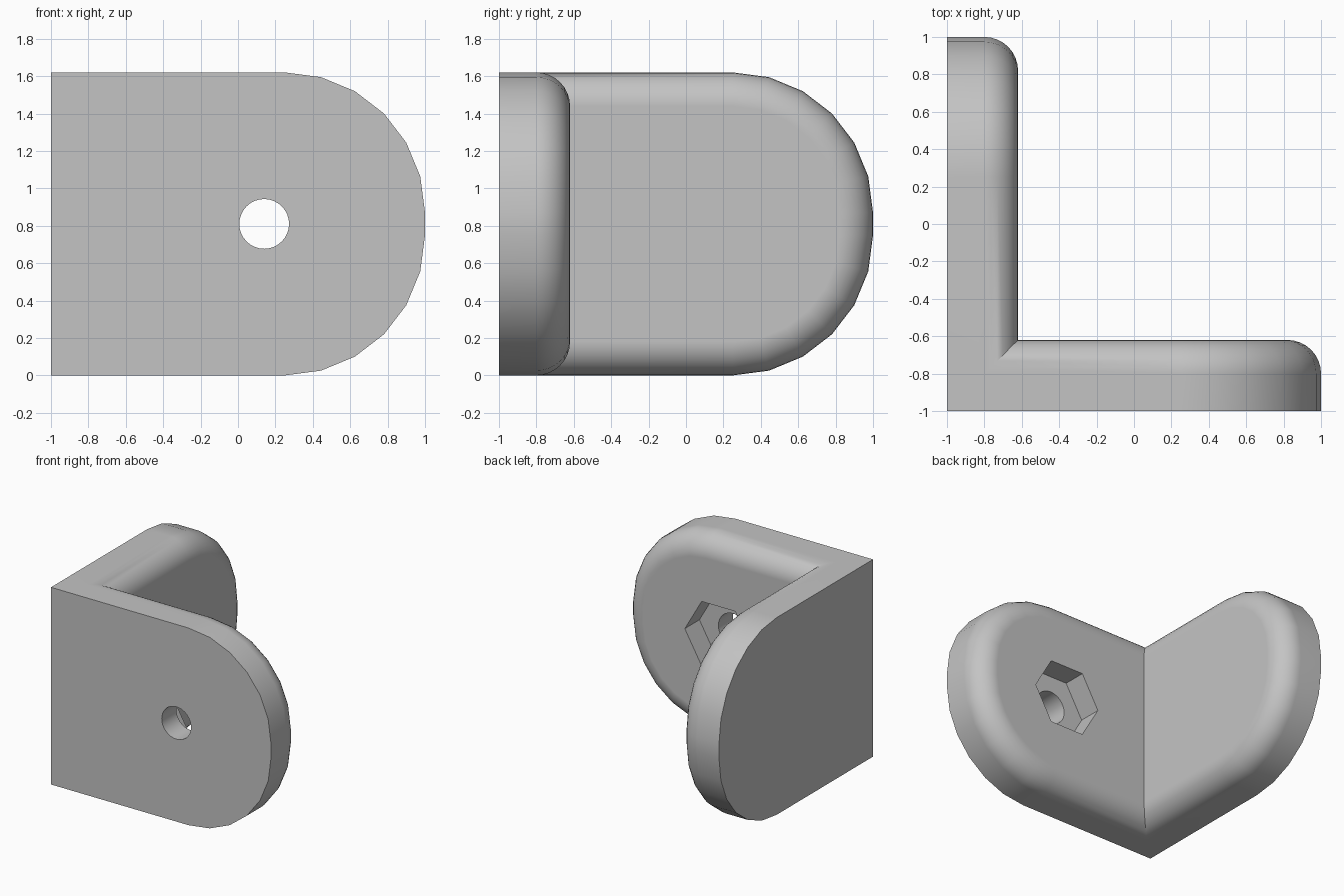
import bpy, bmesh, math
from mathutils import Matrix

HALF = 0.81        # half height of each plate
ROUND = 0.18       # rounding of the inner rim
INNER = -0.62      # inner face of each plate
HOLE = 0.14        # hole centre along each plate

old = bpy.data.objects.get("Cube")
if old:
    bpy.data.objects.remove(old, do_unlink=True)

grey = bpy.data.materials.new("light_grey")
grey.use_nodes = True
grey.diffuse_color = (0.55, 0.55, 0.55, 1)
grey.node_tree.nodes["Principled BSDF"].inputs["Base Color"].default_value = grey.diffuse_color


def outline(depth, inset):
    """Tongue-shaped outline at one depth; its open end lies on the mitre."""
    pts = [(depth, -HALF + inset)]
    for side in (-1, 1):
        for i in range(7):
            a = math.radians(15 * i if side > 0 else -90 + 15 * i)
            r = 0.75 - inset
            pts.append((0.25 + r * math.cos(a), side * 0.06 + r * math.sin(a)))
    pts.append((depth, HALF - inset))
    return [(x, depth, z + HALF) for x, z in pts]


def make_object(name, bm):
    mesh = bpy.data.meshes.new(name)
    bm.to_mesh(mesh)
    bm.free()
    mesh.materials.append(grey)
    obj = bpy.data.objects.new(name, mesh)
    bpy.context.collection.objects.link(obj)
    return obj


# Two mitred plates, one the mirror of the other across the corner
bm = bmesh.new()
layers = [(-1, 0)]
for i in range(9):
    a = math.radians(90 * i / 8)
    layers.append((INNER - ROUND + ROUND * math.sin(a), ROUND * (1 - math.cos(a))))
for swap in (False, True):
    rings = []
    for depth, inset in layers:
        ring = outline(depth, inset)
        rings.append([bm.verts.new((y, x, z) if swap else (x, y, z)) for x, y, z in ring])
    for lower, upper in zip(rings, rings[1:]):
        for i in range(len(lower) - 1):
            bm.faces.new((lower[i], lower[i + 1], upper[i + 1], upper[i]))
    bm.faces.new(rings[0])
    bm.faces.new(rings[-1])
bmesh.ops.remove_doubles(bm, verts=bm.verts, dist=0.0001)
# Top and bottom cover the corner beside the mitre
bmesh.ops.recalc_face_normals(bm, faces=bm.faces)
bracket = make_object("corner_bracket", bm)


def cutter(name, sides, radius, start, end, swap):
    """Prism through a plate, from depth start to depth end."""
    bm = bmesh.new()
    bmesh.ops.create_cone(bm, cap_ends=True, segments=sides, radius1=radius,
                          radius2=radius, depth=end - start)
    # the cone's first corner lies on its local y axis, so turn it along the plate
    bm.transform(Matrix.Rotation(math.pi / 2, 4, "Z"))
    bm.transform(Matrix.Rotation(math.pi / 2, 4, "X"))
    bm.transform(Matrix.Translation((HOLE, (start + end) / 2, HALF)))
    if swap:
        for v in bm.verts:
            v.co.x, v.co.y = v.co.y, v.co.x
    bmesh.ops.recalc_face_normals(bm, faces=bm.faces)
    obj = make_object(name, bm)
    obj.hide_render = True
    return obj


# Bolt holes and hexagonal nut recesses
bpy.context.view_layer.objects.active = bracket
bracket.select_set(True)
for swap in (False, True):
    for name, sides, radius, start in (("bolt_hole", 32, 0.133, -1.2),
                                       ("nut_recess", 6, 0.305, INNER - 0.19)):
        tool = cutter(name, sides, radius, start, -0.4, swap)
        mod = bracket.modifiers.new(name, "BOOLEAN")
        mod.operation = "DIFFERENCE"
        mod.solver = "EXACT"
        mod.object = tool
        bpy.ops.object.modifier_apply(modifier=mod.name)
        bpy.data.objects.remove(tool, do_unlink=True)

# Smooth rims with crisp edges
bpy.ops.object.shade_smooth_by_angle(angle=math.radians(30))
bracket.modifiers.new("even_shading", "WEIGHTED_NORMAL").keep_sharp = True
